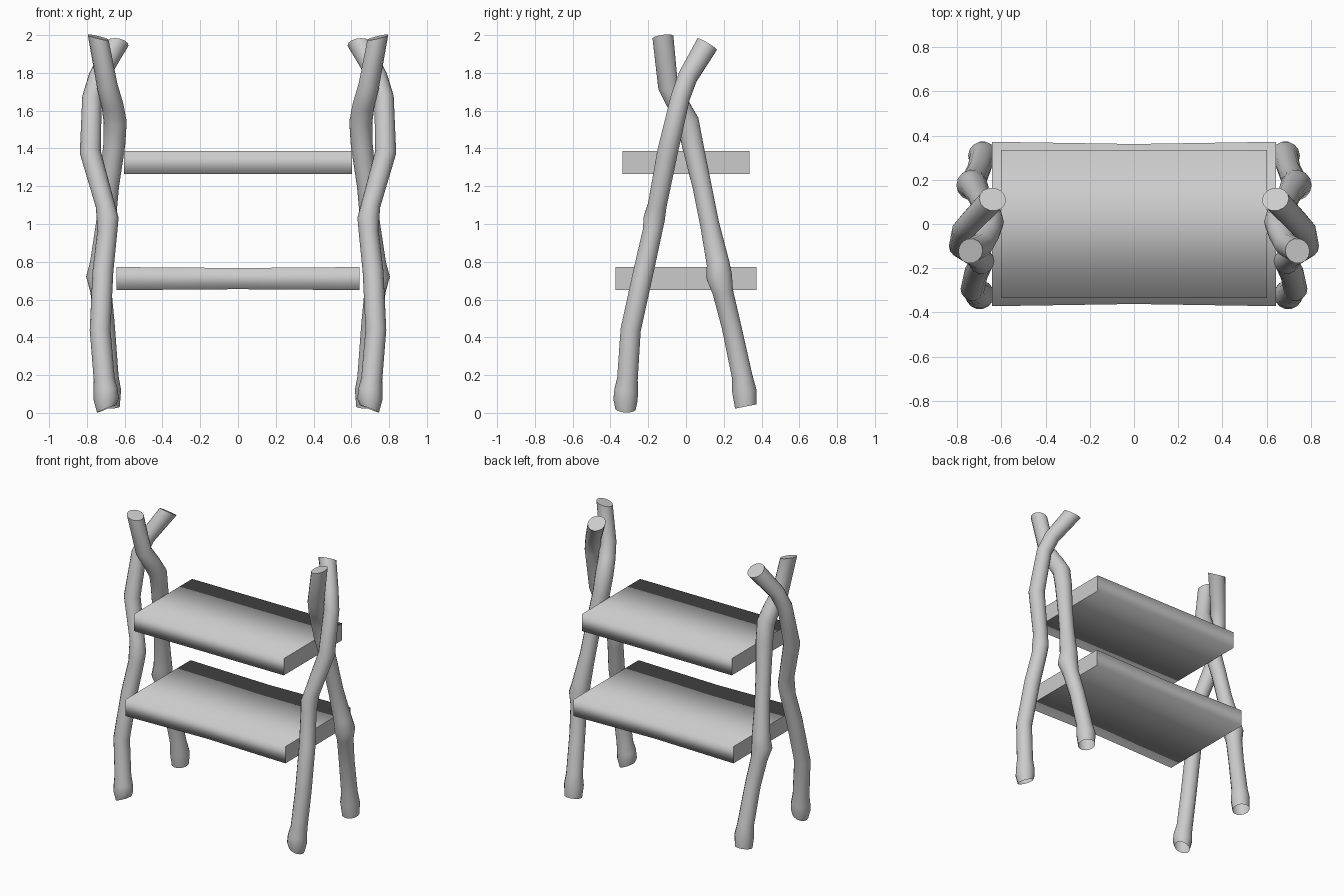
import bpy, bmesh, math
from mathutils import Vector

if "Cube" in bpy.data.objects:
    bpy.data.objects.remove(bpy.data.objects["Cube"])

SIDES = 14


def finish(bm, name):
    bmesh.ops.recalc_face_normals(bm, faces=bm.faces)
    mesh = bpy.data.meshes.new(name)
    bm.to_mesh(mesh)
    bm.free()
    obj = bpy.data.objects.new(name, mesh)
    bpy.context.collection.objects.link(obj)
    return obj


def branch(name, rings, foot_normal, tip_normal):
    """Sweep a round section along (x, y, z, radius) rings; mirror to the other side."""
    bm = bmesh.new()
    pts = [Vector(r[:3]) for r in rings]
    loops = []
    for i, p in enumerate(pts):
        if i == 0:
            n = Vector(foot_normal)
        elif i == len(pts) - 1:
            n = Vector(tip_normal)
        else:
            n = (pts[i + 1] - p).normalized() + (p - pts[i - 1]).normalized()
        q = Vector((0, 0, 1)).rotation_difference(n.normalized())
        r = rings[i][3]
        loops.append([bm.verts.new(p + q @ Vector((r * math.cos(a), r * math.sin(a), 0)))
                      for a in (2 * math.pi * k / SIDES for k in range(SIDES))])
    for lo, hi in zip(loops, loops[1:]):
        for k in range(SIDES):
            j = (k + 1) % SIDES
            bm.faces.new((lo[k], lo[j], hi[j], hi[k]))
    bm.faces.new(loops[-1])  # sawn tip, foot stays open
    obj = finish(bm, name)
    bpy.ops.object.select_all(action='DESELECT')
    obj.select_set(True)
    bpy.context.view_layer.objects.active = obj
    bpy.ops.object.shade_smooth_by_angle(angle=math.radians(55))
    mod = obj.modifiers.new("other_side", 'MIRROR')
    mod.use_mirror_merge = False
    return obj


def shelf(name, hx, hy, z0, z1, waist):
    """Plank with rounded shading over its long edges and a slight waist in the middle."""
    bm = bmesh.new()
    loops = []
    for t in (-1, -0.5, 0, 0.5, 1):
        w = waist * (1 - abs(t))
        y, b, c = hy - w, z0 + w * 0.5, z1 - w * 0.5
        loops.append([bm.verts.new((t * hx, *yz))
                      for yz in ((-y, b), (y, b), (y, c), (-y, c))])
    for lo, hi in zip(loops, loops[1:]):
        for k in range(4):
            j = (k + 1) % 4
            bm.faces.new((lo[k], lo[j], hi[j], hi[k]))
    ends = [bm.faces.new(loops[0]), bm.faces.new(loops[-1])]
    for f in bm.faces:
        f.smooth = f not in ends
    for f in ends:
        for e in f.edges:
            e.smooth = False
    return finish(bm, name)


# branch legs with feet at the front, crossing to the back at the top
branch("front_leg", [
    (0.695, -0.32, 0.022, 0.055), (0.698, -0.32, 0.07, 0.066), (0.70, -0.317, 0.12, 0.064),
    (0.708, -0.31, 0.18, 0.056), (0.73, -0.293, 0.44, 0.055), (0.715, -0.225, 0.75, 0.055),
    (0.692, -0.178, 0.96, 0.053), (0.69, -0.168, 1.03, 0.058), (0.703, -0.152, 1.10, 0.051),
    (0.782, -0.098, 1.38, 0.056), (0.773, -0.03, 1.67, 0.052), (0.738, 0.01, 1.78, 0.053),
    (0.64, 0.112, 1.952, 0.061)], (0.4, 0.05, 1), (-0.15, 0.6, 1))

# branch legs with feet at the back, crossing to the front at the top
branch("back_leg", [
    (0.685, 0.316, 0.034, 0.059), (0.685, 0.308, 0.12, 0.066), (0.688, 0.298, 0.19, 0.056),
    (0.705, 0.24, 0.46, 0.053), (0.725, 0.195, 0.64, 0.056), (0.734, 0.176, 0.72, 0.070),
    (0.722, 0.17, 0.79, 0.062), (0.70, 0.125, 1.0, 0.052), (0.682, 0.085, 1.2, 0.052),
    (0.655, 0.035, 1.42, 0.058), (0.65, 0.01, 1.54, 0.061), (0.665, -0.04, 1.63, 0.058),
    (0.692, -0.095, 1.73, 0.055), (0.74, -0.122, 1.988, 0.057)], (0, -0.2, 1), (-0.25, -0.13, 1))

# two planks
shelf("upper_shelf", 0.603, 0.335, 1.265, 1.387, 0.0)
shelf("lower_shelf", 0.642, 0.372, 0.65, 0.772, 0.010)
